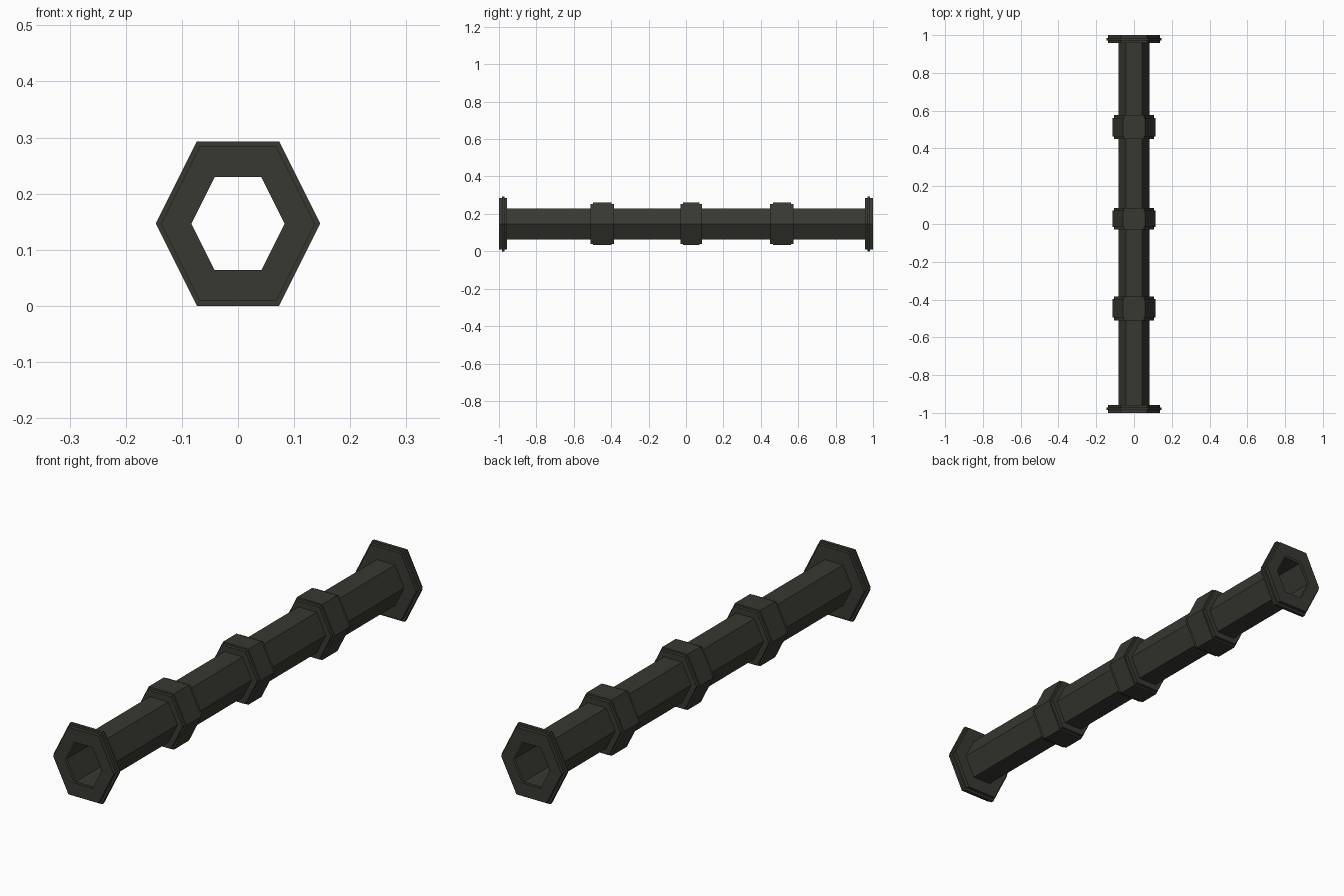
import bpy, bmesh, math

if "Cube" in bpy.data.objects:
    bpy.data.objects.remove(bpy.data.objects["Cube"])

mat = bpy.data.materials.new("dark_metal")
mat.diffuse_color = (0.04, 0.04, 0.032, 1)
mat.use_nodes = True
mat.node_tree.nodes["Principled BSDF"].inputs["Base Color"].default_value = mat.diffuse_color
ZC = 0.1467           # height of the pipe axis
ZS = 2 / math.sqrt(3)  # hexagon is as tall as it is wide


def hex_sweep(name, profile, closed=False):
    """Sweep a (y, radius) profile around the y axis as a six-sided body."""
    bm = bmesh.new()
    rings = []
    for y, r in profile:
        ring = []
        for i in range(6):
            a = i * math.pi / 3
            ring.append(bm.verts.new((r * math.cos(a), y, ZC + r * ZS * math.sin(a))))
        rings.append(ring)
    pairs = list(zip(rings, rings[1:]))
    if closed:
        pairs.append((rings[-1], rings[0]))
    for a, b in pairs:
        for i in range(6):
            j = (i + 1) % 6
            bm.faces.new((a[i], a[j], b[j], b[i]))
    bmesh.ops.recalc_face_normals(bm, faces=bm.faces)
    mesh = bpy.data.meshes.new(name)
    bm.to_mesh(mesh)
    bm.free()
    mesh.materials.append(mat)
    obj = bpy.data.objects.new(name, mesh)
    bpy.context.collection.objects.link(obj)
    return obj


# Thin open pipe
R = 0.083
hex_sweep("pipe", [(-0.99, R), (0.99, R)])

# End flanges with a thin raised rim
for side, name in ((-1, "front_flange"), (1, "back_flange")):
    prof = [(1.0, R), (1.0, 0.137), (0.984, 0.137), (0.984, 0.1467),
            (0.971, 0.1467), (0.971, 0.137), (0.957, 0.137), (0.957, R)]
    hex_sweep(name, [(side * y, r) for y, r in prof])

# Collars with a narrower lip at each end
for k, yc in enumerate((-0.447, 0.028, 0.513)):
    h = 0.057 if k == 1 else 0.063
    prof = [(-h, R), (-h, 0.107), (-h + 0.014, 0.107), (-h + 0.014, 0.114),
            (h - 0.014, 0.114), (h - 0.014, 0.107), (h, 0.107), (h, R)]
    hex_sweep(f"collar_{k + 1}", [(yc + y, r) for y, r in prof])
